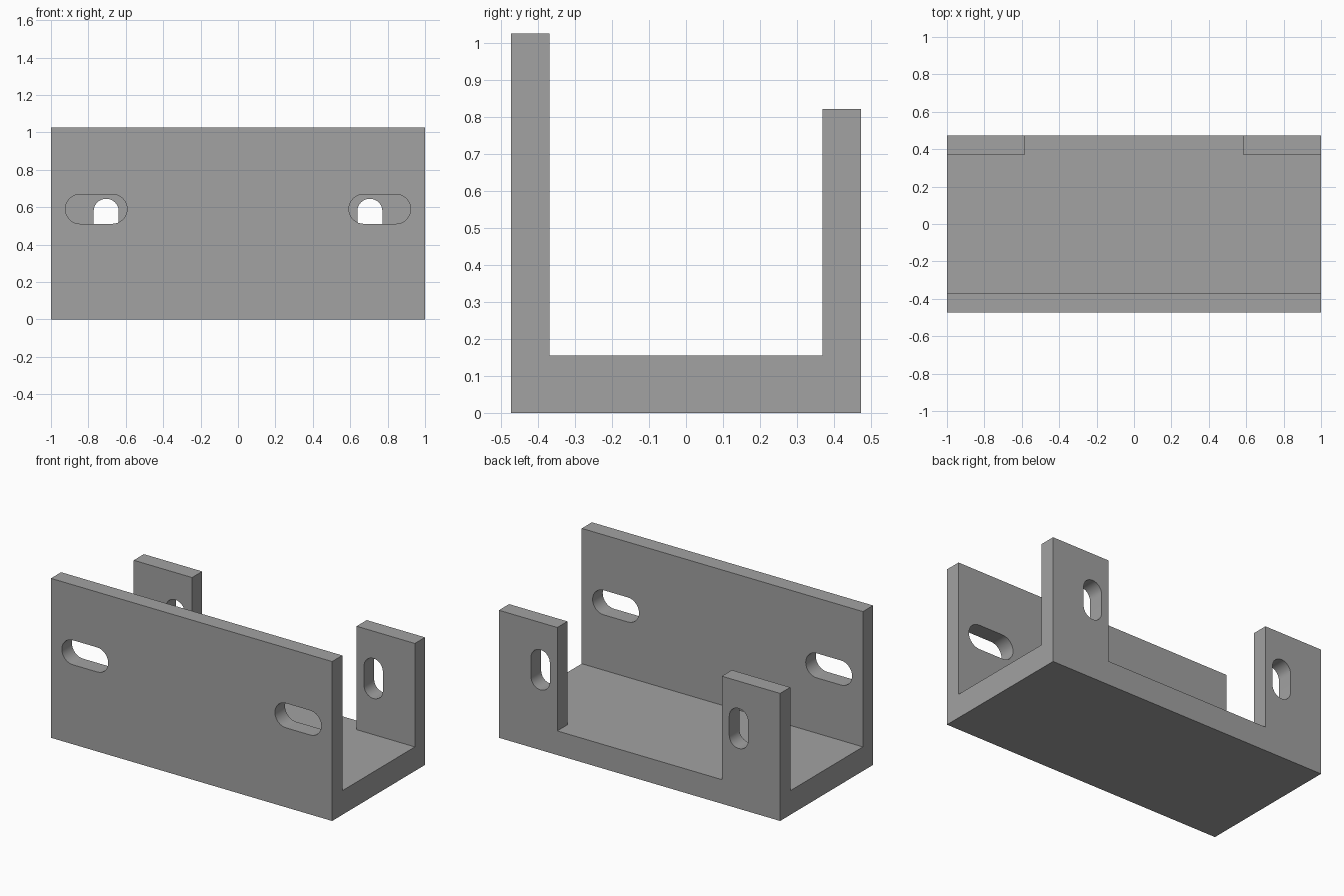
import bpy, bmesh
from math import pi, sin, cos, radians
from mathutils import Vector

cube = bpy.data.objects.get("Cube")
if cube:
    bpy.data.objects.remove(cube, do_unlink=True)

# Overall sizes
HALF_X, HALF_Y = 1.0, 0.472
WALL, FLOOR = 0.103, 0.155
FRONT_H, BACK_H = 1.025, 0.82
POST_INNER = 0.585

grey = bpy.data.materials.new("plain grey")
grey.use_nodes = True
colour = (0.36, 0.36, 0.36, 1)
grey.diffuse_color = colour
grey.node_tree.nodes["Principled BSDF"].inputs["Base Color"].default_value = colour


def prism(name, outline, sweep):
    """Extrude a closed outline of 3D points along a vector."""
    bm = bmesh.new()
    face = bm.faces.new([bm.verts.new(p) for p in outline])
    new = bmesh.ops.extrude_face_region(bm, geom=[face])["geom"]
    bmesh.ops.translate(bm, vec=Vector(sweep),
                        verts=[v for v in new if isinstance(v, bmesh.types.BMVert)])
    bmesh.ops.recalc_face_normals(bm, faces=bm.faces)
    mesh = bpy.data.meshes.new(name)
    bm.to_mesh(mesh)
    bm.free()
    mesh.materials.append(grey)
    obj = bpy.data.objects.new(name, mesh)
    bpy.context.collection.objects.link(obj)
    return obj


def slot(name, x, z, half_x, half_z, y, steps=16):
    """Rounded slot cutter running through a wall along y."""
    r = min(half_x, half_z)
    dx, dz = half_x - r, half_z - r
    start = -pi / 2 if dx > dz else 0
    pts = []
    for end in (1, -1):
        for i in range(steps + 1):
            a = start + pi * i / steps + (0 if end > 0 else pi)
            pts.append((x + end * dx + r * cos(a), y - WALL, z + end * dz + r * sin(a)))
    return prism(name, pts, (0, 2 * WALL, 0))


# Channel: U profile swept along x
inner = HALF_Y - WALL
profile = [(-HALF_Y, 0), (HALF_Y, 0), (HALF_Y, BACK_H), (inner, BACK_H),
           (inner, FLOOR), (-inner, FLOOR), (-inner, FRONT_H), (-HALF_Y, FRONT_H)]
channel = prism("channel_bracket", [(-HALF_X, y, z) for y, z in profile],
                (2 * HALF_X, 0, 0))

# Opening between the two back posts
p = POST_INNER
cutters = [prism("back_opening", [(-p, 0.2, FLOOR), (p, 0.2, FLOOR),
                                  (p, 0.2, 1), (-p, 0.2, 1)], (0, 0.5, 0))]

# Wide slots in the front wall, tall slots in the back posts
wall_y = HALF_Y - WALL / 2
for side in (-1, 1):
    cutters.append(slot("front_slot", side * 0.758, 0.59, 0.165, 0.079, -wall_y))
    cutters.append(slot("back_slot", side * 0.705, 0.516, 0.067, 0.129, wall_y))

bpy.context.view_layer.objects.active = channel
channel.select_set(True)
for cutter in cutters:
    cutter.hide_render = True
    mod = channel.modifiers.new("cut", "BOOLEAN")
    mod.operation, mod.solver, mod.object = "DIFFERENCE", "EXACT", cutter
    bpy.ops.object.modifier_apply(modifier=mod.name)
    bpy.data.objects.remove(cutter, do_unlink=True)

bpy.ops.object.shade_smooth_by_angle(angle=radians(30))
